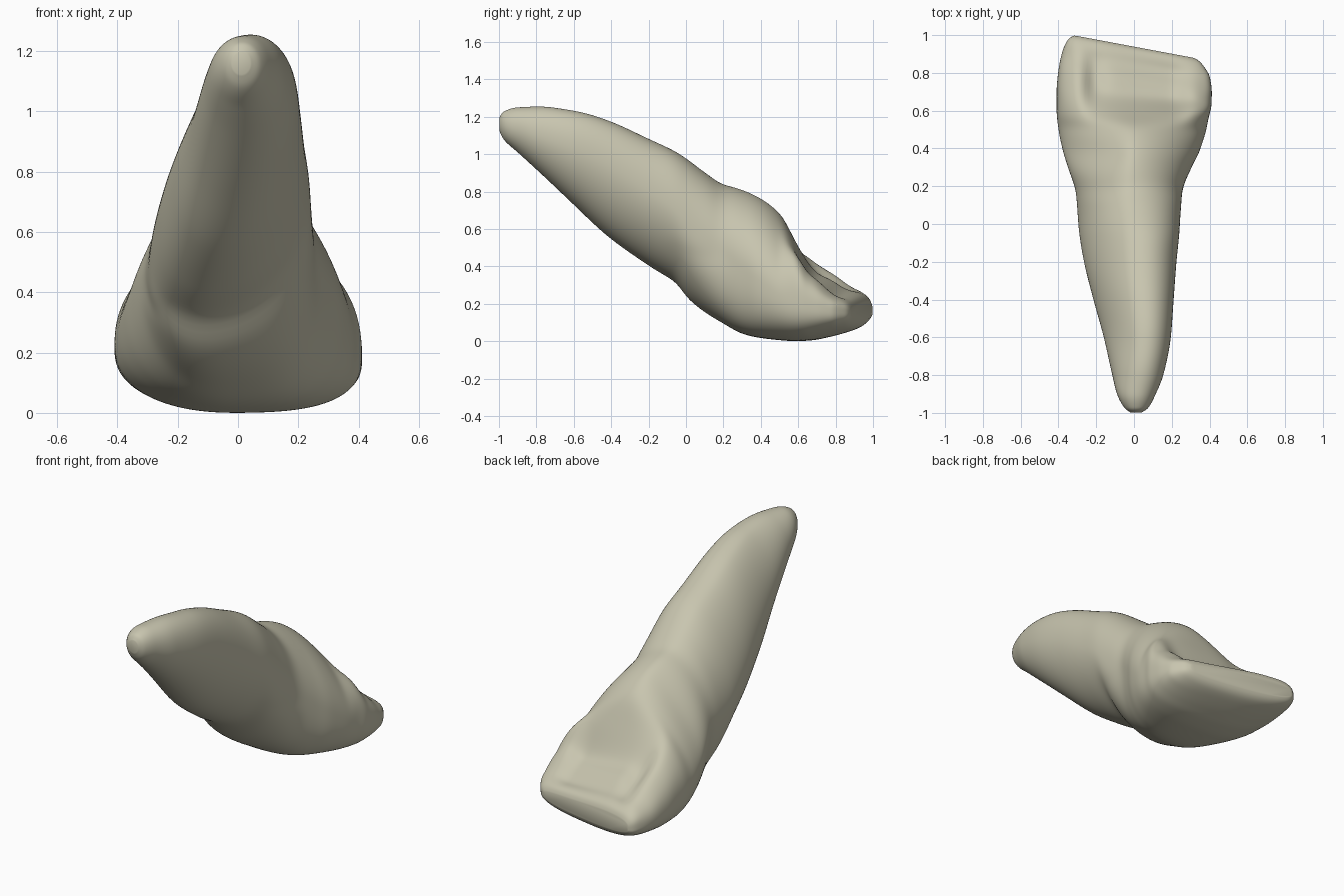
import bpy, bmesh, math

if "Cube" in bpy.data.objects:
    bpy.data.objects.remove(bpy.data.objects["Cube"])

# Cross-sections along the tooth: y, x left, x right, z top, z bottom, z of widest line
KEYS = [
    (-1.0, -0.015, 0.035, 1.19, 1.13, 1.16),
    (-0.98, -0.045, 0.07, 1.225, 1.085, 1.155),
    (-0.9, -0.09, 0.115, 1.25, 1.01, 1.13),
    (-0.8, -0.115, 0.155, 1.253, 0.92, 1.08),
    (-0.6, -0.16, 0.195, 1.223, 0.74, 0.97),
    (-0.4, -0.215, 0.21, 1.16, 0.562, 0.85),
    (-0.2, -0.265, 0.225, 1.07, 0.42, 0.72),
    (-0.05, -0.29, 0.24, 1.0, 0.32, 0.62),
    (0.0, -0.295, 0.243, 0.97, 0.25, 0.58),
    (0.1, -0.302, 0.25, 0.9, 0.16, 0.52),
    (0.2, -0.318, 0.265, 0.842, 0.095, 0.47),
    (0.3, -0.35, 0.305, 0.81, 0.04, 0.41),
    (0.38, -0.375, 0.345, 0.775, 0.02, 0.35),
    (0.5, -0.40, 0.38, 0.69, 0.006, 0.27),
    (0.6, -0.41, 0.395, 0.565, 0.0, 0.23),
    (0.7, -0.41, 0.41, 0.475, 0.004, 0.21),
    (0.8, -0.402, 0.412, 0.405, 0.02, 0.19),
    (0.9, -0.383, 0.402, 0.32, 0.045, 0.17),
    (0.96, -0.36, 0.37, 0.27, 0.068, 0.16),
    (0.99, -0.335, 0.34, 0.235, 0.095, 0.155),
    (1.0, -0.31, 0.305, 0.205, 0.12, 0.155),
]
SIDES, RINGS = 128, 150


def smooth(a, b, t):
    t = max(0.0, min(1.0, (t - a) / (b - a)))
    return t * t * (3 - 2 * t)


def bump(t, width):
    return math.exp(-(t / width) ** 2)


def slope(i, k):
    """Limited tangent of column k at key i."""
    if i in (0, len(KEYS) - 1):
        j = min(i, len(KEYS) - 2)
        return (KEYS[j + 1][k] - KEYS[j][k]) / (KEYS[j + 1][0] - KEYS[j][0])
    a = (KEYS[i][k] - KEYS[i - 1][k]) / (KEYS[i][0] - KEYS[i - 1][0])
    b = (KEYS[i + 1][k] - KEYS[i][k]) / (KEYS[i + 1][0] - KEYS[i][0])
    return 0.0 if a * b <= 0 else 2 * a * b / (a + b)


def section(y):
    i = 0
    while i < len(KEYS) - 2 and y > KEYS[i + 1][0]:
        i += 1
    h = KEYS[i + 1][0] - KEYS[i][0]
    t = (y - KEYS[i][0]) / h
    out = []
    for k in range(1, 6):
        p, q = KEYS[i][k], KEYS[i + 1][k]
        out.append((2*t**3 - 3*t*t + 1) * p + (t**3 - 2*t*t + t) * h * slope(i, k)
                   + (3*t*t - 2*t**3) * q + (t**3 - t*t) * h * slope(i + 1, k))
    return out


def point(y, ang):
    xl, xr, zt, zb, zm = section(y)
    c, s = math.cos(ang), math.sin(ang)
    # squareness: oval root, bell-shaped back bulge, boxy biting end
    if s > 0:
        n = 2.1 - 0.3 * smooth(0.1, 0.4, y) + 2.0 * smooth(0.5, 0.7, y)
        if c < 0:
            n -= 0.45 * smooth(-1, -0.5, y) * (1 - smooth(0.35, 0.6, y))
    else:
        n = 2.0 + (0.3 + 0.7 * smooth(-0.2, 0.6, c)) * smooth(-0.1, 0.25, y)
        if c < 0:
            n += 0.2 * smooth(-0.9, -0.5, y) * (1 - smooth(0, 0.3, y))
    r = (abs(c) ** n + abs(s) ** n) ** (-1 / n)
    u, v = c * r, s * r
    # shallow neck groove between root and crown
    neck = 0.18 - 0.23 * smooth(0, 0.8, -v)
    g = 1 - 0.015 * bump(y - neck, 0.045)
    wide = u
    if v > 0:
        # rims lean inward above the widest line
        lean = smooth(0.2, 0.62, y) * (1 - smooth(0.86, 1, y))
        wide *= 1 - (0.26 if u < 0 else 0.12) * lean * v * v
    x = (xl + xr) / 2 + (xr - xl) / 2 * wide * g
    z = zm + (zt - zm if v > 0 else zm - zb) * v * g
    # root is skewed: left flank sits lower than the right
    z += 0.085 * u * smooth(-1.0, -0.4, y) * (1 - smooth(-0.1, 0.3, y))
    if v > 0:
        # hollow behind the biting edge, lower toward the right rim
        z -= 0.05 * v * smooth(-0.25, 0.3, x) * smooth(0.6, 0.75, y) * (1 - 0.4 * smooth(0.9, 1, y))
        inside = smooth(-0.30, -0.2, x) * (1 - smooth(0.2, 0.33, x))
        along = smooth(0.52, 0.71, y) * (1 - 0.4 * smooth(0.7, 0.88, y)) * (1 - smooth(0.85, 1.0, y))
        z -= 0.085 * v * inside * along
        z -= 0.03 * v * bump(x + 0.21, 0.05) * bump(y - 0.79, 0.1)
    # slanted biting edge
    y -= 0.12 * smooth(0.4, 0.95, y) * max(0, min(1.05, (x + 0.31) / 0.64))
    return x, y, z


# Tooth: loft of rings, packed closer near both ends
bm = bmesh.new()
rings = []
for i in range(RINGS + 1):
    t = i / RINGS
    y = 0.35 * (2 * t - 1) - 0.65 * math.cos(math.pi * t)
    rings.append([bm.verts.new(point(y, 2 * math.pi * j / SIDES)) for j in range(SIDES)])
for a, b in zip(rings, rings[1:]):
    for j in range(SIDES):
        k = (j + 1) % SIDES
        bm.faces.new((a[j], a[k], b[k], b[j]))
bm.faces.new(rings[0])
bm.faces.new(rings[-1])
for _ in range(6):
    bmesh.ops.smooth_vert(bm, verts=bm.verts, factor=0.4,
                          use_axis_x=True, use_axis_y=True, use_axis_z=True)
bmesh.ops.recalc_face_normals(bm, faces=bm.faces)
for f in bm.faces:
    f.smooth = True
mesh = bpy.data.meshes.new("tooth")
bm.to_mesh(mesh)
bm.free()

ivory = bpy.data.materials.new("ivory")
ivory.diffuse_color = (0.58, 0.56, 0.43, 1)
ivory.use_nodes = True
ivory.node_tree.nodes["Principled BSDF"].inputs["Base Color"].default_value = ivory.diffuse_color
mesh.materials.append(ivory)
tooth = bpy.data.objects.new("tooth", mesh)
bpy.context.collection.objects.link(tooth)
